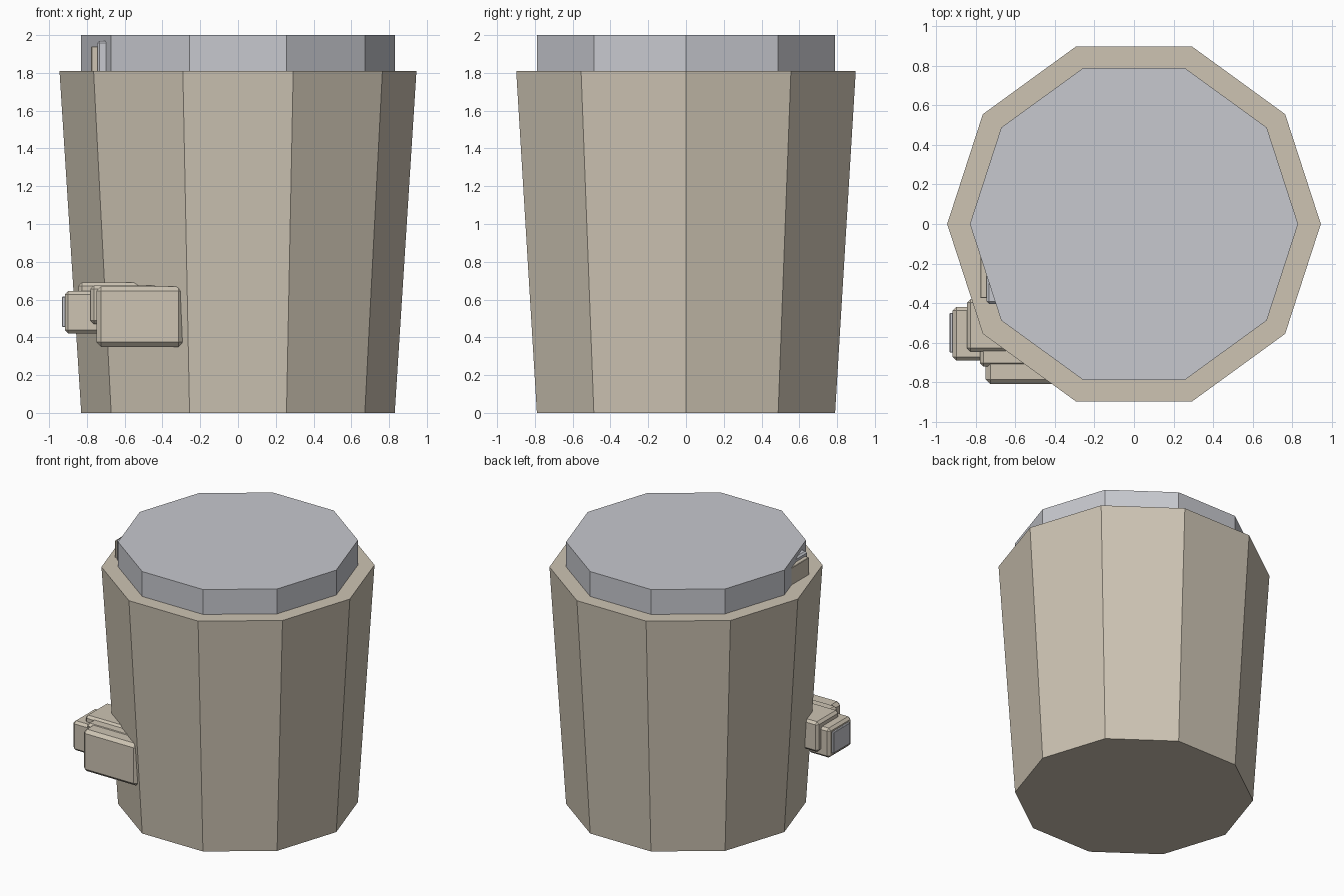
import bpy
import bmesh
from mathutils import Vector

cube = bpy.data.objects.get("Cube")
if cube:
    bpy.data.objects.remove(cube, do_unlink=True)


def material(name, rgb):
    mat = bpy.data.materials.new(name)
    mat.use_nodes = True
    mat.diffuse_color = (*rgb, 1)
    mat.node_tree.nodes["Principled BSDF"].inputs["Base Color"].default_value = (*rgb, 1)
    return mat


beige = material("warm beige", (0.61, 0.55, 0.45))
grey = material("cool grey", (0.57, 0.58, 0.62))


def finish(name, bm, mat):
    mesh = bpy.data.meshes.new(name)
    bm.to_mesh(mesh)
    bm.free()
    mesh.materials.append(mat)
    obj = bpy.data.objects.new(name, mesh)
    bpy.context.scene.collection.objects.link(obj)
    return obj


def drum(name, r_low, r_high, z_low, z_high, mat):
    """Closed ten-sided tapered drum with a corner on the x axis."""
    bm = bmesh.new()
    bmesh.ops.create_cone(bm, cap_ends=True, segments=10, radius1=r_low,
                          radius2=r_high, depth=z_high - z_low)
    # Put a corner, not a flat side, on the x axis
    widest = max(v.co.x for v in bm.verts)
    if widest < max(r_low, r_high) * 0.99:
        from math import pi
        from mathutils import Matrix
        bmesh.ops.rotate(bm, verts=bm.verts, matrix=Matrix.Rotation(pi / 10, 3, 'Z'))
    bmesh.ops.translate(bm, verts=bm.verts, vec=(0, 0, (z_low + z_high) / 2))
    return finish(name, bm, mat)


def box(name, low, high, bevel, mat):
    """Chamfered box between two opposite corners."""
    low, high = Vector(low), Vector(high)
    bm = bmesh.new()
    bmesh.ops.create_cube(bm, size=1)
    bmesh.ops.scale(bm, verts=bm.verts, vec=high - low)
    bmesh.ops.translate(bm, verts=bm.verts, vec=(low + high) / 2)
    bmesh.ops.bevel(bm, geom=bm.edges[:], offset=bevel, segments=1,
                    profile=0.5, affect='EDGES')
    return finish(name, bm, mat)


# Tapered body and the lid standing out of it
drum("body", 0.83, 0.945, 0, 1.81, beige)
drum("lid", 0.83, 0.83, 1.75, 2, grey)

# Stacked boxes on the front right corner
box("front_box", (-0.75, -0.81, 0.35), (-0.29, -0.62, 0.67), 0.024, beige)
box("middle_box", (-0.78, -0.72, 0.47), (-0.40, -0.52, 0.675), 0.018, beige)
box("rear_box", (-0.845, -0.645, 0.46), (-0.50, -0.38, 0.69), 0.018, beige)
box("side_box", (-0.917, -0.69, 0.42), (-0.73, -0.42, 0.645), 0.018, beige)
box("side_panel", (-0.932, -0.65, 0.455), (-0.90, -0.45, 0.615), 0.003, grey)

# Small tabs between the lid and the rim
box("outer_tab", (-0.777, -0.375, 1.75), (-0.70, -0.16, 1.94), 0.003, beige)
box("inner_tab", (-0.745, -0.405, 1.75), (-0.62, -0.22, 1.97), 0.012, grey)
